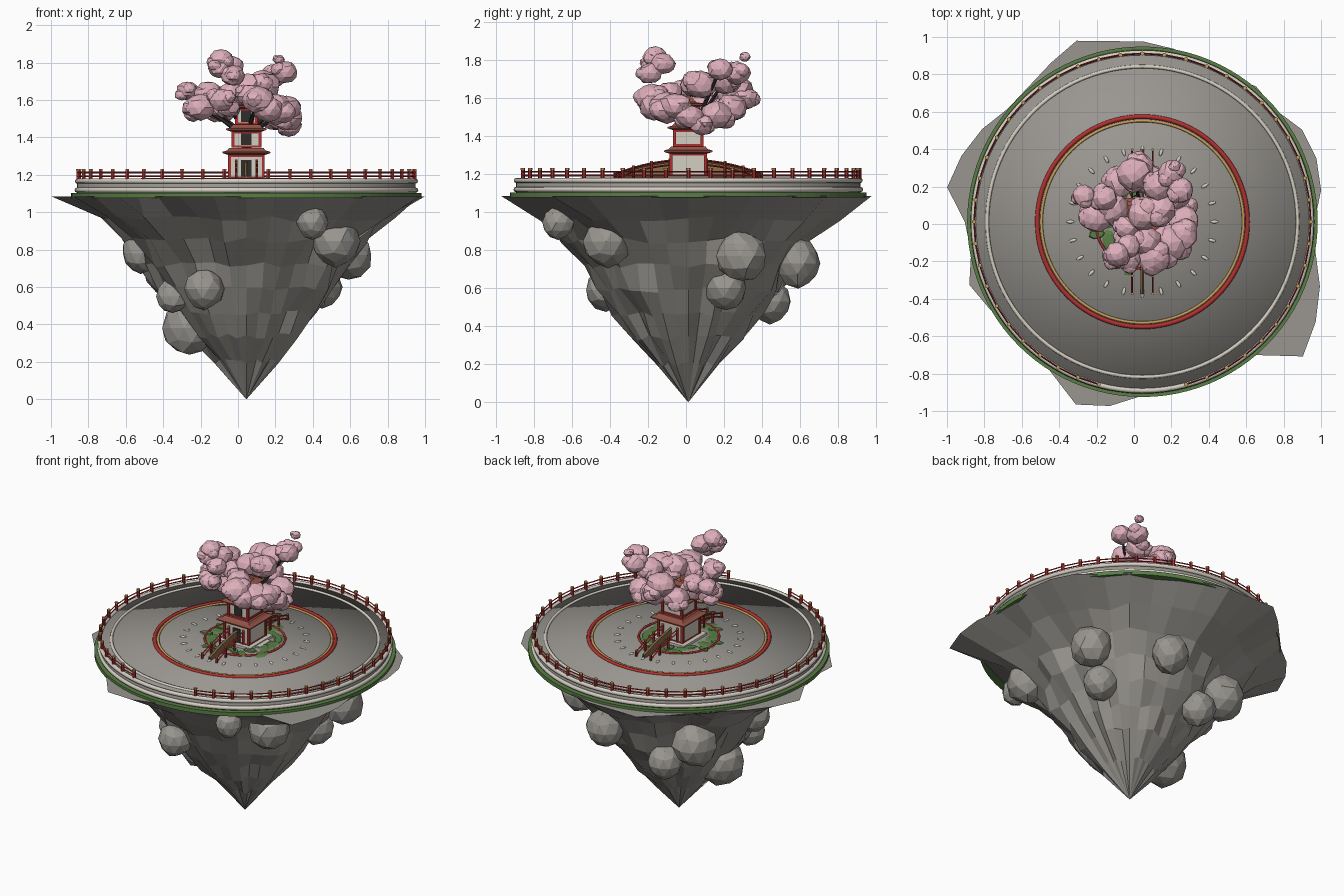
import bpy, bmesh, math, random
from mathutils import Vector, Matrix

if "Cube" in bpy.data.objects:
    bpy.data.objects.remove(bpy.data.objects["Cube"])

random.seed(4)
CX, CY, TOP = 0.045, 0.012, 1.17

def mat(name, rgb):
    m = bpy.data.materials.new(name)
    m.diffuse_color = (*rgb, 1)
    m.use_nodes = True
    m.node_tree.nodes["Principled BSDF"].inputs["Base Color"].default_value = m.diffuse_color
    return m

STONE = mat("stone grey", (0.32, 0.305, 0.28))
PALE = mat("pale plaster", (0.66, 0.62, 0.54))
GRASS = mat("grass green", (0.10, 0.21, 0.06))
RED = mat("lacquer red", (0.44, 0.03, 0.03))
GOLD = mat("gold", (0.55, 0.35, 0.11))
PINK = mat("blossom pink", (0.73, 0.43, 0.50))
DARK = mat("dark bark", (0.03, 0.027, 0.025))
ROOF = mat("roof tile", (0.30, 0.085, 0.06))
WOOD = mat("wood brown", (0.27, 0.15, 0.07))

def finish(bm, name, material, smooth=False):
    bmesh.ops.recalc_face_normals(bm, faces=bm.faces)
    me = bpy.data.meshes.new(name)
    for f in bm.faces:
        f.smooth = smooth
    bm.to_mesh(me)
    bm.free()
    me.materials.append(material)
    ob = bpy.data.objects.new(name, me)
    bpy.context.collection.objects.link(ob)
    return ob

def box(bm, center, size, turn=0):
    m = Matrix.Translation(center) @ Matrix.Rotation(turn, 4, 'Z') @ Matrix.Diagonal((*size, 1))
    bmesh.ops.create_cube(bm, size=1, matrix=m)

def rod(bm, p, q, r1, r2=None, sides=6):
    p, q = Vector(p), Vector(q)
    d = q - p
    m = Matrix.Translation((p + q) / 2) @ d.to_track_quat('Z', 'Y').to_matrix().to_4x4()
    bmesh.ops.create_cone(bm, cap_ends=True, segments=sides, radius1=r1,
                          radius2=r1 if r2 is None else r2, depth=d.length, matrix=m)

def lump(bm, center, r, rough, squash=1.0):
    m = Matrix.Translation(center) @ Matrix.Rotation(random.random() * 6, 4, 'Z') @ Matrix.Diagonal((1, 1, squash, 1))
    vs = bmesh.ops.create_icosphere(bm, subdivisions=2, radius=r)['verts']
    for v in vs:
        v.co *= 1 + random.uniform(-rough, rough)
    bmesh.ops.transform(bm, matrix=m, verts=vs)

def disc(name, r, z0, z1, material, smooth=False):
    bm = bmesh.new()
    bmesh.ops.create_cone(bm, cap_ends=True, cap_tris=True, segments=96, radius1=r, radius2=r,
                          depth=z1 - z0, matrix=Matrix.Translation((CX, CY, (z0 + z1) / 2)))
    return finish(bm, name, material, smooth)

def ring(name, r, minor, z, material):
    bpy.ops.mesh.primitive_torus_add(major_radius=r, minor_radius=minor, major_segments=96,
                                     minor_segments=8, location=(CX, CY, z))
    ob = bpy.context.object
    ob.name = name
    ob.data.materials.append(material)
    bpy.ops.object.shade_smooth()

def polar(r, a, z):
    return Vector((CX + r * math.cos(a), CY + r * math.sin(a), z))

# Hanging rock: jittered rings narrowing to a point, with ledges jutting from the top ring
N = 36
ledge = [.92, .97, .99, .985, .93, .945, .9, .92, .94, .965, .98, 1.03, .98, .945, .94, .99, 1.03, 1.06,
         .95, .93, .985, .94, .9, .9, .95, 1.04, 1.0, .93, .9, .9, .9, .93, 1.12, 1.07, 1.01, .94]
profile = [(.965, .77), (.85, .63), (.72, .535), (.59, .465), (.46, .375), (.34, .285), (.2, .165)]
column = [random.uniform(.95, 1.05) for _ in range(N)]
bm = bmesh.new()
rows = [[bm.verts.new(polar(ledge[k], k * math.tau / N, 1.085)) for k in range(N)]]
for z, r in profile:
    rows.append([bm.verts.new(polar(r * column[k] * random.uniform(.93, 1.07), k * math.tau / N,
                                    z + random.uniform(-.015, .015))) for k in range(N)])
tip = bm.verts.new((CX, CY, 0))
for a, b in zip(rows, rows[1:]):
    for k in range(N):
        bm.faces.new((a[k], a[(k + 1) % N], b[(k + 1) % N], b[k]))
for k in range(N):
    bm.faces.new((rows[-1][k], rows[-1][(k + 1) % N], tip))
bm.faces.new(rows[0])
finish(bm, "hanging_rock", STONE)

# Boulders stuck to the rock
bm = bmesh.new()
for x, y, z, r in [(.52, -.41, .845, .13), (.40, -.67, .945, .085), (.59, .29, .77, .13), (.45, .21, .60, .11),
                   (.20, .59, .73, .12), (-.15, .44, .53, .11), (-.18, -.42, .59, .105), (-.35, -.20, .55, .09),
                   (-.26, -.02, .38, .14), (-.36, .42, .70, .14), (-.52, .0, .78, .10)]:
    lump(bm, (x, y, z), r, .06, 1.05)
finish(bm, "boulders", STONE)

# Round terrace with its trims
disc("grass_rim", .937, 1.075, 1.102, GRASS)
disc("terrace", .905, 1.09, TOP, STONE, True)
ring("lower_trim", .905, .014, 1.118, PALE)
ring("upper_trim", .903, .014, 1.166, PALE)
ring("pale_ring", .83, .010, TOP, PALE)
ring("red_ring", .562, .012, TOP, RED)
ring("gold_ring", .54, .008, TOP, GOLD)
ring("inner_red_ring", .25, .007, TOP + .004, RED)

# Radial paving studs
bm = bmesh.new()
for k in range(24):
    a = k * math.tau / 24
    m = Matrix.Translation(polar(.385, a, TOP)) @ Matrix.Rotation(a, 4, 'Z') @ Matrix.Diagonal((.021, .009, .007, 1))
    bmesh.ops.create_icosphere(bm, subdivisions=3, radius=1, matrix=m)
finish(bm, "paving_studs", PALE, True)

# Grass patches around the tower
bm = bmesh.new()
for k in range(24):
    p = polar(random.uniform(.17, .26), k * math.tau / 24, TOP + .002 + k * .0002)
    m = Matrix.Translation(p) @ Matrix.Rotation(random.random() * 6, 4, 'Z') @ Matrix.Diagonal((1.4, .8, 1, 1))
    bmesh.ops.create_cone(bm, cap_ends=True, segments=7, radius1=random.uniform(.03, .05),
                          radius2=.028, depth=.006, matrix=m)
finish(bm, "grass_patches", GRASS)

# Terrace railing, open at the front
posts, caps, rails = bmesh.new(), bmesh.new(), bmesh.new()
angles = [math.radians(-90 + 7.5 * k) for k in range(2, 47)]
for i, a in enumerate(angles):
    rod(posts, polar(.9, a, TOP), polar(.9, a, 1.222), .0105)
    rod(caps, polar(.9, a, 1.222), polar(.9, a, 1.231), .0115)
    if i:
        for z in (1.192, 1.212):
            rod(rails, polar(.9, angles[i - 1], z), polar(.9, a, z), .0045, sides=4)
finish(posts, "railing_posts", RED)
finish(caps, "railing_caps", GOLD)
finish(rails, "railing_bars", RED)

# Arched bridge running front to back: central wooden web between open red rails
def arch(t, lift=0):
    return TOP + .022 + .075 * (1 - t * t) + lift

web, rails, caps = bmesh.new(), bmesh.new(), bmesh.new()
S, L = 24, .385
for i in range(S):
    t0, t1 = -1 + 2 * i / S, -1 + 2 * (i + 1) / S
    y0, y1 = CY + L * t0, CY + L * t1
    for s in (-.006, .006):
        web.faces.new([web.verts.new((CX + s, y, z))
                       for y, z in ((y0, TOP), (y1, TOP), (y1, arch(t1)), (y0, arch(t0)))])
    rod(web, (CX, y0, arch(t0)), (CX, y1, arch(t1)), .009, sides=4)
    for x in (CX - .055, CX + .055):
        for h in (-.015, .008):
            rod(rails, (x, y0, arch(t0, h)), (x, y1, arch(t1, h)), .005, sides=4)
for i in range(0, S + 1, 3):
    t = -1 + 2 * i / S
    for x in (CX - .055, CX + .055):
        rod(rails, (x, CY + L * t, TOP), (x, CY + L * t, arch(t, .014)), .0075)
        rod(caps, (x, CY + L * t, arch(t, .014)), (x, CY + L * t, arch(t, .02)), .008)
finish(web, "bridge_web", WOOD)
finish(rails, "bridge_rails", RED)
finish(caps, "bridge_caps", GOLD)

# Three-storey tower
base, walls, frame, doors, roofs = (bmesh.new() for _ in range(5))
box(base, (CX, CY, TOP + .008), (.25, .25, .016))
box(base, (CX + .13, CY, TOP + .005), (.05, .12, .010))
storeys = [(1.178, 1.308, .097, .128), (1.345, 1.432, .079, .108), (1.468, 1.555, .060, .088)]
for i, (z0, z1, h, eave) in enumerate(storeys):
    zc, w = (z0 + z1) / 2, h - .007
    box(walls, (CX, CY, zc), (2 * w, 2 * w, z1 - z0))
    for s in (-1, 1):
        for t in (-1, 1):
            box(frame, (CX + s * w, CY + t * w, zc), (.016, .016, z1 - z0))
        for z in (z0 + .006, z1 - .006):
            box(frame, (CX + s * w, CY, z), (.012, 2 * w, .012))
            box(frame, (CX, CY + s * w, z), (2 * w, .012, .012))
    low = z0 + .01 if i == 0 else zc - .028
    box(doors, (CX, CY - w - .002, low + (.045 if i == 0 else .03)), (.056, .008, .09 if i == 0 else .06))
    # flared roof: soffit, eave, slope and top
    top = storeys[i + 1][2] + .012 if i < 2 else .008
    rise = .036 if i < 2 else .055
    loops = []
    for r, z in [(h, z1 - .002), (eave, z1 + .008), (eave, z1 + .015),
                 ((eave + top) / 2 - .006, z1 + .022), (top, z1 + rise)]:
        loops.append([roofs.verts.new((CX + sx * r, CY + sy * r, z))
                      for sx, sy in ((-1, -1), (1, -1), (1, 1), (-1, 1))])
    for a, b in zip(loops, loops[1:]):
        for k in range(4):
            roofs.faces.new((a[k], a[(k + 1) % 4], b[(k + 1) % 4], b[k]))
    roofs.faces.new(loops[0])
    roofs.faces.new(loops[-1])
finish(base, "tower_base", PALE)
finish(walls, "tower_walls", PALE)
finish(frame, "tower_frame", RED)
finish(doors, "tower_openings", DARK)
finish(roofs, "tower_roofs", ROOF)
bm = bmesh.new()
rod(bm, (CX, CY, 1.60), (CX, CY, 1.67), .008, .002)
finish(bm, "tower_spire", GOLD)

# Blossom tree: branches rising around the tower and clusters of blossom
blossom = [(-.09, -.16, 1.815, .065), (-.03, -.12, 1.78, .065), (-.10, -.18, 1.77, .06), (-.03, -.19, 1.73, .065),
           (.22, .31, 1.815, .03), (.25, .18, 1.75, .07), (.20, .27, 1.73, .07), (.13, .20, 1.69, .08),
           (.05, .05, 1.67, .085), (.14, .08, 1.67, .085), (-.27, .15, 1.65, .06), (-.16, .14, 1.64, .07),
           (-.20, .04, 1.56, .085), (-.11, .08, 1.57, .085), (-.08, .22, 1.55, .08), (0, .27, 1.64, .09),
           (.03, .31, 1.60, .07), (.08, .24, 1.55, .085), (.20, -.10, 1.55, .10), (.26, -.06, 1.56, .08),
           (.11, -.18, 1.60, .085), (.16, -.17, 1.55, .08), (.07, -.09, 1.62, .075), (-.09, -.17, 1.60, .07),
           (.27, .08, 1.46, .065), (.22, .16, 1.51, .085), (.27, .02, 1.50, .075), (-.04, -.02, 1.64, .065),
           (-.05, -.09, 1.56, .06)]
petals, bark = bmesh.new(), bmesh.new()
for x, y, z, r in blossom:
    lump(petals, (x, y, z), r, .08, .85)
    for _ in range(2):
        a = random.random() * math.tau
        lump(petals, (x + .55 * r * math.cos(a), y + .55 * r * math.sin(a), z + random.uniform(-.35, .35) * r),
             r * .64, .08, .85)
rod(bark, (CX, CY + .03, 1.2), (CX, CY + .02, 1.42), .035, .028)
for i in (5, 7, 10, 12, 15, 18, 20, 25, 28):
    x, y, z, r = blossom[i]
    start = Vector((CX, CY + .02, 1.40))
    elbow = start.lerp(Vector((x, y, z)), .5) + Vector((0, 0, .01))
    rod(bark, start, elbow, .015, .011)
    rod(bark, elbow, (x, y, z), .011, .006)
finish(petals, "blossom", PINK)
finish(bark, "trunk_and_branches", DARK)
